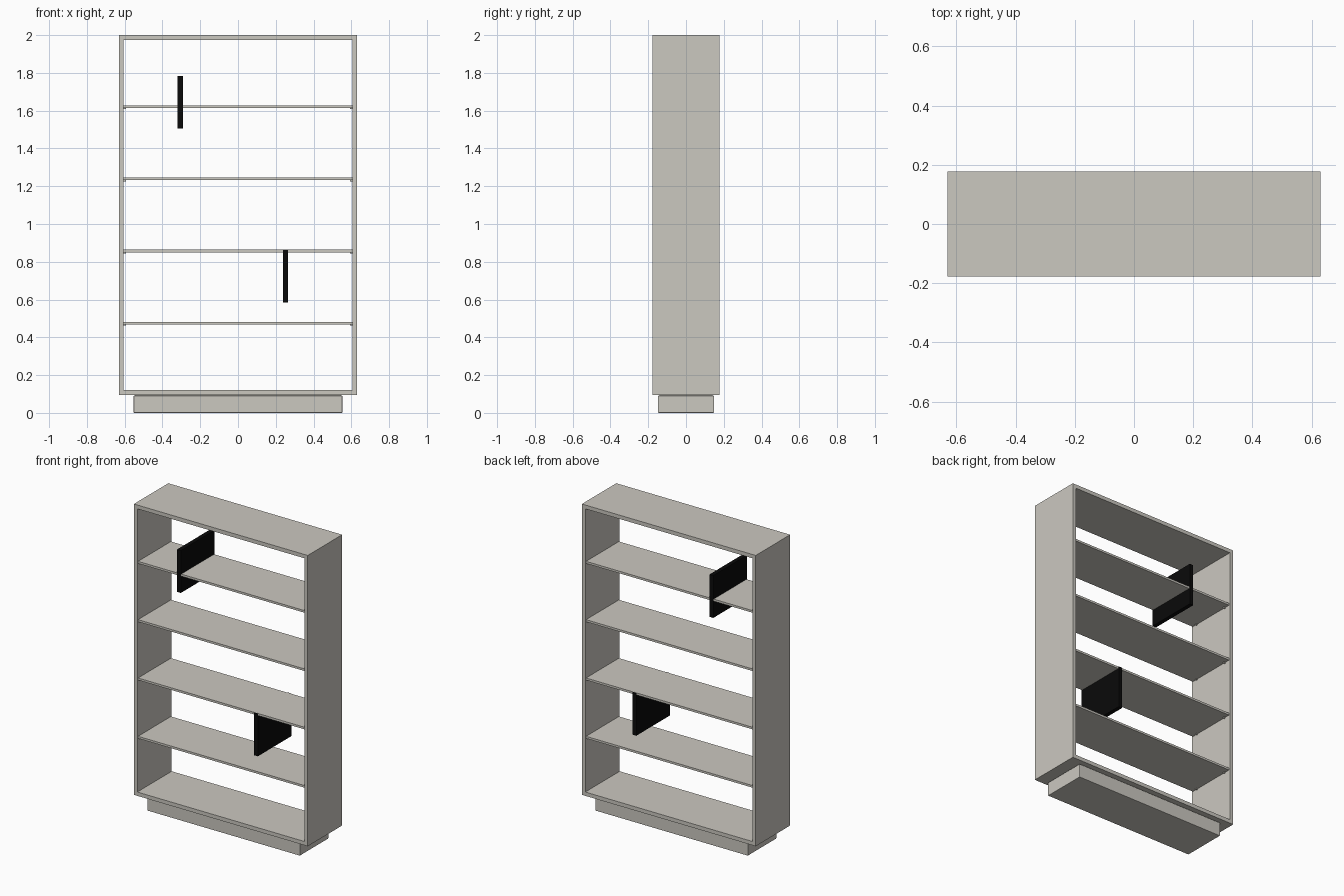
import bpy, bmesh

cube = bpy.data.objects.get("Cube")
if cube:
    bpy.data.objects.remove(cube, do_unlink=True)


def make_material(name, rgb, roughness):
    mat = bpy.data.materials.new(name)
    mat.use_nodes = True
    mat.diffuse_color = (*rgb, 1)
    bsdf = mat.node_tree.nodes["Principled BSDF"]
    bsdf.inputs["Base Color"].default_value = (*rgb, 1)
    bsdf.inputs["Roughness"].default_value = roughness
    return mat


LACQUER = make_material("warm light grey", (0.60, 0.58, 0.53), 0.6)
BLACK = make_material("black", (0.003, 0.003, 0.003), 0.6)


def add_object(name, bm, mat):
    bmesh.ops.recalc_face_normals(bm, faces=bm.faces)
    mesh = bpy.data.meshes.new(name)
    bm.to_mesh(mesh)
    bm.free()
    mesh.materials.append(mat)
    obj = bpy.data.objects.new(name, mesh)
    bpy.context.collection.objects.link(obj)
    return obj


def box(name, x, y, z, mat, bevel=0):
    """Box from (min, max) ranges on each axis."""
    bm = bmesh.new()
    bmesh.ops.create_cube(bm, size=1)
    for v in bm.verts:
        for i, (lo, hi) in enumerate((x, y, z)):
            v.co[i] = hi if v.co[i] > 0 else lo
    obj = add_object(name, bm, mat)
    if bevel:
        mod = obj.modifiers.new("soft_edges", 'BEVEL')
        mod.width = bevel
        mod.segments = 2
    return obj


HALF_W, HALF_D = 0.63, 0.178
BOTTOM, TOP = 0.095, 2.0
WALL = 0.025
INNER = HALF_W - WALL

# Carcass: an open rectangular frame, one mitred ring extruded through the depth
bm = bmesh.new()
corners = ((-1, 0), (1, 0), (1, 1), (-1, 1))
rings = []
for y in (-HALF_D, HALF_D):
    for inset in (0, WALL):
        rings.append([bm.verts.new((sx * (HALF_W - inset), y,
                                    TOP - inset if up else BOTTOM + inset))
                      for sx, up in corners])
outer_f, inner_f, outer_b, inner_b = rings
for a, b in ((outer_f, inner_f), (inner_f, inner_b),
             (inner_b, outer_b), (outer_b, outer_f)):
    for i in range(4):
        j = (i + 1) % 4
        bm.faces.new((a[i], a[j], b[j], b[i]))
bmesh.ops.dissolve_limit(bm, angle_limit=0.001, verts=[], edges=[])
add_object("carcass", bm, LACQUER)

# Recessed plinth
box("plinth", (-0.552, 0.552), (-0.148, 0.148), (0, 0.091), LACQUER, 0.003)
box("plinth_joint", (-0.545, 0.545), (-0.141, 0.141), (0.088, 0.097), LACQUER)

# Shelves with small support pins under both ends
for n, top in enumerate((0.482, 0.864, 1.246, 1.628), 1):
    box(f"shelf_{n}", (-INNER, INNER), (-0.170, 0.170), (top - 0.014, top), LACQUER)
    for side, sx in (("right", -1), ("left", 1)):
        for place, y in (("front", -0.13), ("back", 0.13)):
            x = sorted((sx * (INNER + 0.002), sx * (INNER - 0.011)))
            box(f"shelf_pin_{n}_{side}_{place}", x, (y - 0.005, y + 0.005),
                (top - 0.020, top - 0.013), LACQUER)

# Black dividers clipped across the shelves
for name, x, z in (("upper_divider", -0.306, (1.506, 1.784)),
                   ("lower_divider", 0.252, (0.585, 0.8635))):
    box(name, (x - 0.0135, x + 0.0135), (-0.174, 0.174), z, BLACK)
